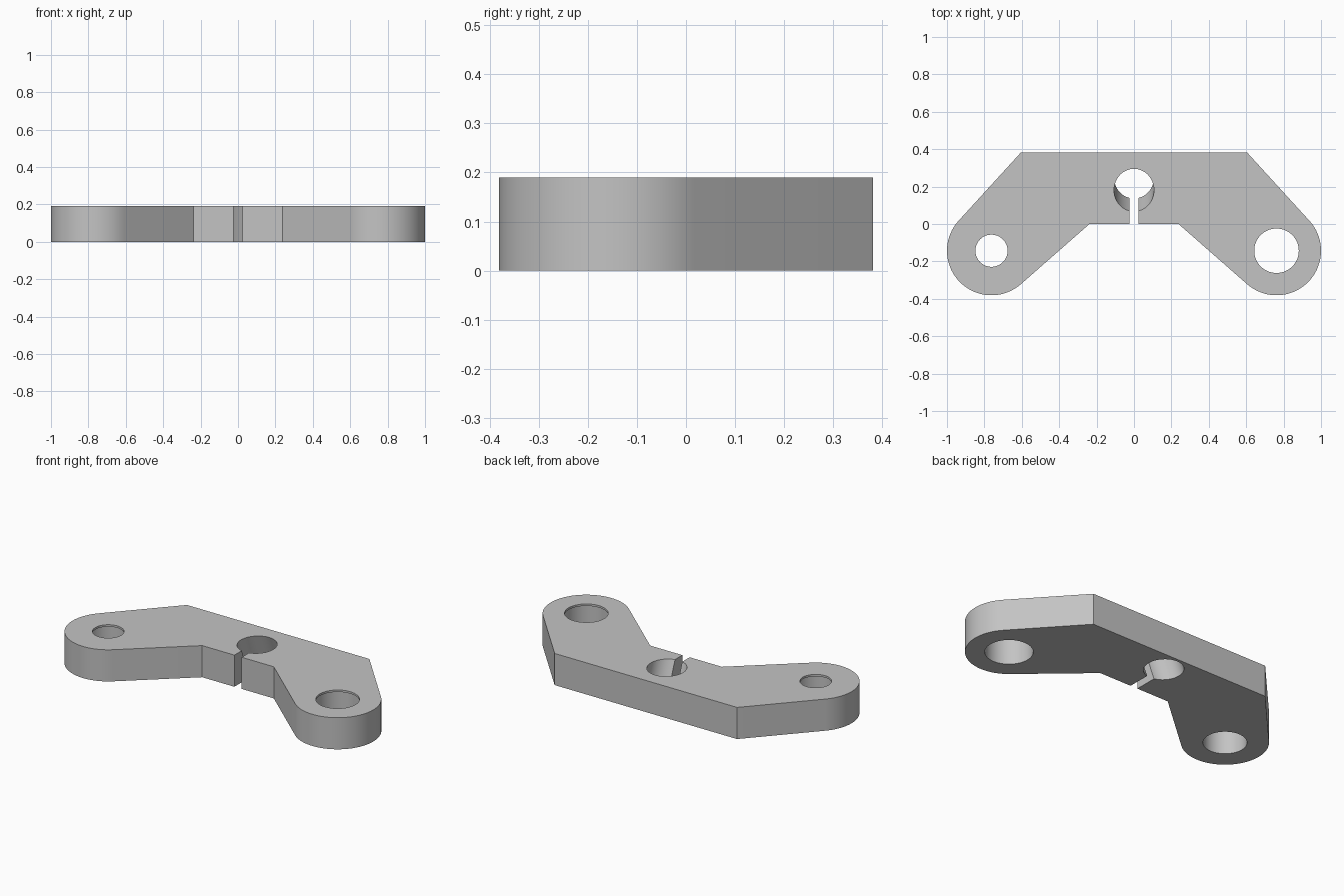
import bpy, bmesh, math
from mathutils import Vector

if "Cube" in bpy.data.objects:
    bpy.data.objects.remove(bpy.data.objects["Cube"])

H = 0.19                      # plate thickness
END = Vector((0.762, -0.143)) # boss centre (mirrored on the left)
R = 0.238                     # boss radius
LIP = 0.012                   # thin lip left above each bearing pocket


def loft(name, low, high):
    """Solid between two matching closed loops of 3D points."""
    bm = bmesh.new()
    a = [bm.verts.new(p) for p in low]
    b = [bm.verts.new(p) for p in high]
    bm.faces.new(a[::-1])
    bm.faces.new(b)
    n = len(a)
    for i in range(n):
        j = (i + 1) % n
        bm.faces.new((a[i], a[j], b[j], b[i]))
    bmesh.ops.recalc_face_normals(bm, faces=bm.faces)
    me = bpy.data.meshes.new(name)
    bm.to_mesh(me)
    bm.free()
    ob = bpy.data.objects.new(name, me)
    bpy.context.collection.objects.link(ob)
    return ob


def ring(x, y, z, rx, ry, n=64):
    return [(x + rx * math.cos(2 * math.pi * i / n),
             y + ry * math.sin(2 * math.pi * i / n), z) for i in range(n)]


def hole(name, x, y, r, z0, z1):
    return loft(name, ring(x, y, z0, r, r), ring(x, y, z1, r, r))


def tangent_angle(p, side):
    """Angle on the boss where the line from p touches it."""
    d = Vector(p) - END
    return math.atan2(d.y, d.x) + side * math.acos(R / d.length)


# Plate outline: right half, from inner corner round the boss to back corner
inner, back = (0.238, 0.0), (0.606, 0.381)
a0 = tangent_angle(inner, 1) % (2 * math.pi)
a1 = tangent_angle(back, -1) % (2 * math.pi)
while a1 < a0:
    a1 += 2 * math.pi
N = 36
half = [inner]
for i in range(N + 1):
    a = a0 + (a1 - a0) * i / N
    half.append((END.x + R * math.cos(a), END.y + R * math.sin(a)))
half.append(back)
outline = half + [(-x, y) for x, y in reversed(half)]
plate = loft("bracket_plate", [(x, y, 0) for x, y in outline],
             [(x, y, H) for x, y in outline])

# Clamp hole tilted 20 degrees, leaning back towards the underside
tilt = math.tan(math.radians(20))
rx = 0.107
ry = rx / math.cos(math.radians(20))
z0, z1 = -0.06, H + 0.06
cutters = [loft("clamp_hole_cutter",
                ring(0, 0.181 + (H - z0) * tilt, z0, rx, ry),
                ring(0, 0.181 + (H - z1) * tilt, z1, rx, ry))]

# Clamp slot
s = 0.024
slot = [(-s, -0.1), (s, -0.1), (s, 0.18), (-s, 0.18)]
cutters.append(loft("slot_cutter", [(x, y, -0.05) for x, y in slot],
                    [(x, y, H + 0.05) for x, y in slot]))

# Through holes with wider pockets from below
for side, r, pocket in ((-1, 0.086, 0.119), (1, 0.119, 0.131)):
    x = side * END.x
    cutters.append(hole("through_cutter", x, END.y, r, -0.05, H + 0.05))
    cutters.append(hole("pocket_cutter", x, END.y, pocket, -0.05, H - LIP))

bpy.context.view_layer.objects.active = plate
plate.select_set(True)
for c in cutters:
    m = plate.modifiers.new("cut", 'BOOLEAN')
    m.operation, m.solver, m.object = 'DIFFERENCE', 'EXACT', c
    bpy.ops.object.modifier_apply(modifier=m.name)
    bpy.data.objects.remove(c)

# Material and shading
grey = bpy.data.materials.new("plain grey")
grey.diffuse_color = (0.55, 0.55, 0.55, 1)
grey.use_nodes = True
grey.node_tree.nodes["Principled BSDF"].inputs["Base Color"].default_value = grey.diffuse_color
plate.data.materials.clear()
plate.data.materials.append(grey)
bpy.ops.object.shade_smooth_by_angle(angle=math.radians(25))
